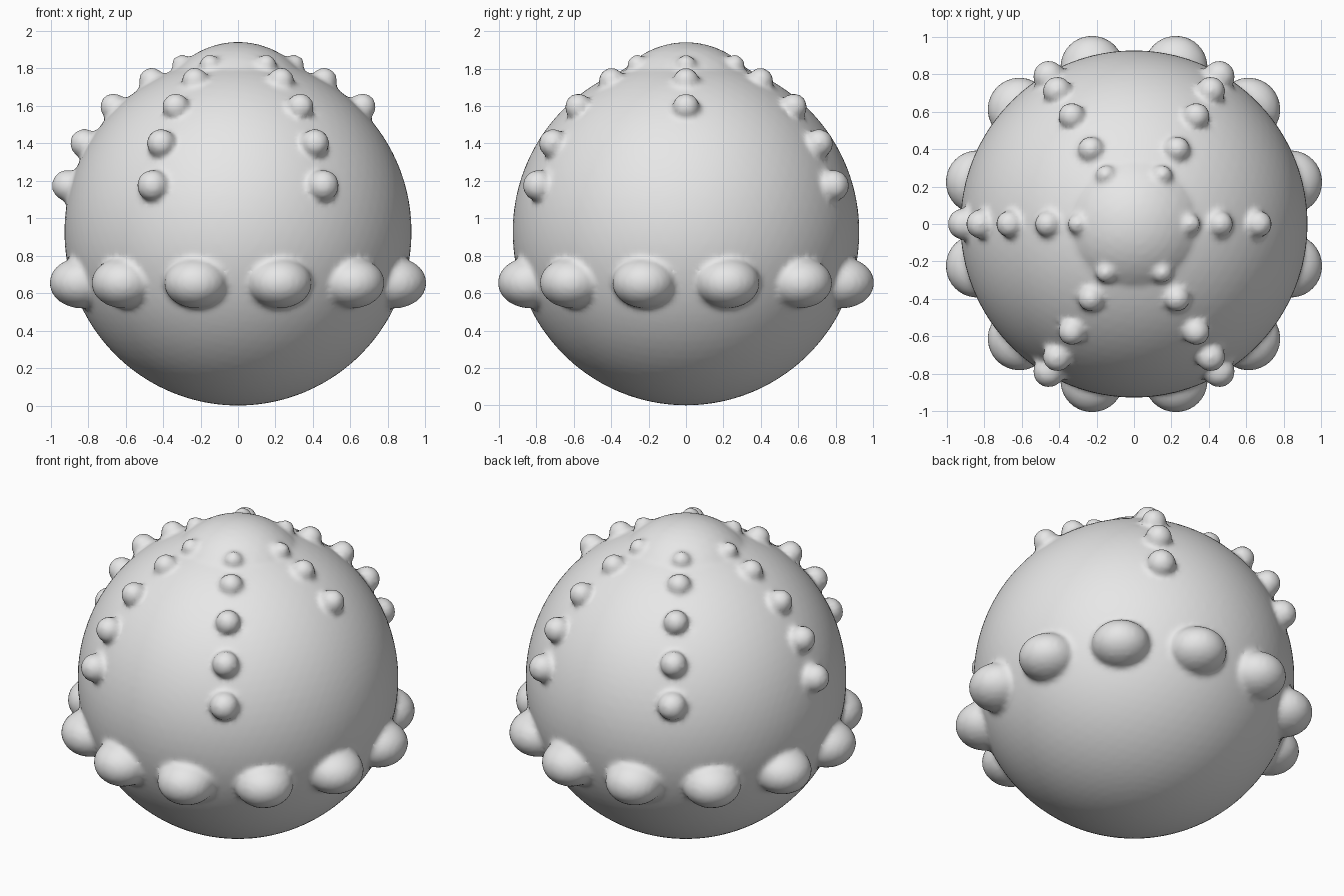
import bpy, bmesh
from math import cos, sin, radians
from mathutils import Matrix

if "Cube" in bpy.data.objects:
    bpy.data.objects.remove(bpy.data.objects["Cube"])

grey = bpy.data.materials.new("plain grey")
grey.diffuse_color = (0.8, 0.8, 0.8, 1)
grey.use_nodes = True
grey.node_tree.nodes["Principled BSDF"].inputs["Base Color"].default_value = grey.diffuse_color

bm = bmesh.new()


def ball(angle, radius, z, size, subdiv=3):
    """Ellipsoid at a polar position; size = (radial, tangential, vertical)."""
    a = radians(angle)
    m = (Matrix.Translation((radius * cos(a), radius * sin(a), z))
         @ Matrix.Rotation(a, 4, 'Z') @ Matrix.Diagonal((*size, 1)))
    bmesh.ops.create_icosphere(bm, subdivisions=subdiv, radius=1, matrix=m)


# main globe and the raised dome on its top
ball(0, 0, 0.928, (0.927, 0.927, 0.928), 5)
ball(0, 0, 1.49, (0.45, 0.45, 0.452), 4)

# belt of twelve large studs below the middle
for i in range(12):
    ball(15 + 30 * i, 0.865, 0.655, (0.172, 0.172, 0.137))

# six rows of small studs running down from the dome
row = [(0.30, 1.82, 0.055), (0.46, 1.735, 0.07), (0.665, 1.595, 0.073),
       (0.82, 1.40, 0.078), (0.91, 1.175, 0.085)]
for k in range(6):
    # the row on the right side stops after three studs
    for r, z, s in (row[:3] if k == 0 else row):
        ball(60 * k, r, z, (s, s, s))

mesh = bpy.data.meshes.new("studded_globe")
bm.to_mesh(mesh)
bm.free()
mesh.materials.append(grey)
globe = bpy.data.objects.new("studded_globe", mesh)
bpy.context.collection.objects.link(globe)

# fuse everything into one skin and soften the joins
fuse = globe.modifiers.new("fuse", 'REMESH')
fuse.mode = 'VOXEL'
fuse.voxel_size = 0.018
fuse.use_smooth_shade = True
soft = globe.modifiers.new("soften", 'SMOOTH')
soft.factor = 0.5
soft.iterations = 4
